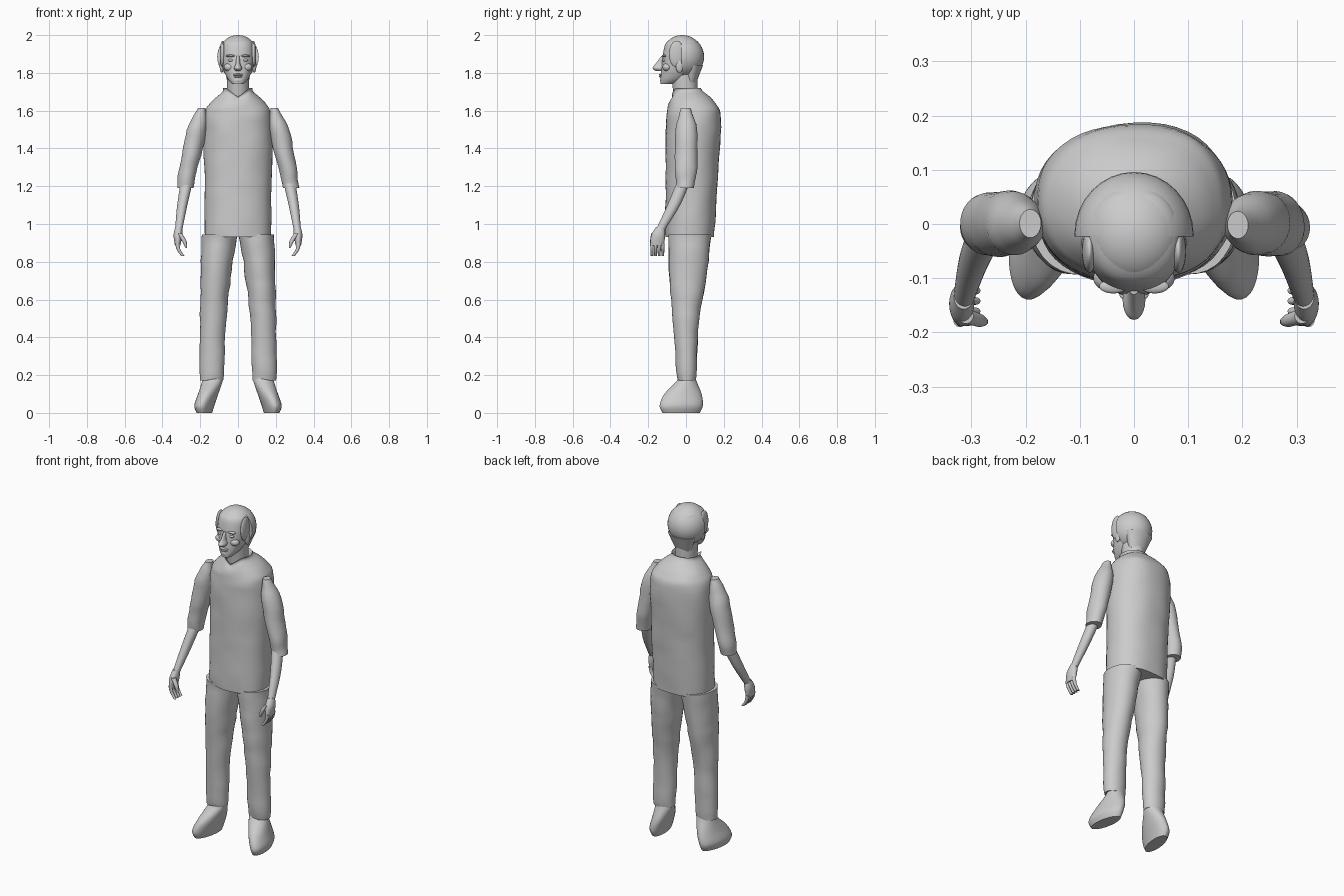
import bpy, bmesh, math
from mathutils import Vector, noise

if "Cube" in bpy.data.objects:
    bpy.data.objects.remove(bpy.data.objects["Cube"])

shade = 0.6
grey = bpy.data.materials.new("plain grey")
grey.use_nodes = True
grey.diffuse_color = (shade, shade, shade, 1)
grey.node_tree.nodes["Principled BSDF"].inputs["Base Color"].default_value = grey.diffuse_color
parts = []


def finish(name, bm):
    bmesh.ops.recalc_face_normals(bm, faces=bm.faces)
    mesh = bpy.data.meshes.new(name)
    bm.to_mesh(mesh)
    bm.free()
    mesh.materials.append(grey)
    obj = bpy.data.objects.new(name, mesh)
    bpy.context.collection.objects.link(obj)
    parts.append(obj)


def spline(rows, steps):
    """Smooth interpolation that passes through every section."""
    rows = [Vector(row) for row in rows]
    padded = [rows[0]] + rows + [rows[-1]]
    result = []
    for before, start, end, after in zip(padded, padded[1:], padded[2:], padded[3:]):
        leave, arrive = (end - before) / 2, (after - start) / 2
        for step in range(steps):
            t = step / steps
            ease = t * t * (3 - 2 * t)
            result.append(start.lerp(end, ease)
                          + leave * t * (1 - t) ** 2 - arrive * t * t * (1 - t))
    return result + [rows[-1]]


def loft(name, rows, side=1, sides=32, steps=6, power=2, yaw=0, wrinkle=0, shape=None):
    """Skin level sections: centre x, centre y, height, half width, half depth."""
    bm = bmesh.new()
    rings = []
    for centre_x, centre_y, height, half_width, half_depth in spline(rows, steps):
        ring = []
        for k in range(sides):
            angle = math.tau * k / sides
            c, s = math.cos(angle), math.sin(angle)
            u = math.copysign(abs(c) ** (2 / power), c) * half_width
            v = math.copysign(abs(s) ** (2 / power), s) * half_depth
            point = Vector((centre_x + u * math.cos(yaw) - v * math.sin(yaw),
                            centre_y + u * math.sin(yaw) + v * math.cos(yaw), height))
            if shape:
                shape(point)
            fold = noise.noise(Vector((point.x * side, point.y, point.z * 2)) * 9)
            point += Vector((c, s, 0)) * wrinkle * fold
            point.x *= side
            ring.append(bm.verts.new(point))
        rings.append(ring)
    for lower, upper in zip(rings, rings[1:]):
        for k in range(sides):
            bm.faces.new((lower[k - 1], lower[k], upper[k], upper[k - 1]))
    bm.faces.new(rings[0])
    bm.faces.new(rings[-1])
    finish(name, bm)


def ball(name, centre, radii, cut_y=None):
    """Ellipsoid, optionally sliced flat at the front."""
    bm = bmesh.new()
    bmesh.ops.create_uvsphere(bm, u_segments=32, v_segments=20, radius=1)
    bmesh.ops.scale(bm, vec=radii, verts=bm.verts)
    bmesh.ops.translate(bm, vec=centre, verts=bm.verts)
    if cut_y is not None:
        cut = bmesh.ops.bisect_plane(bm, geom=bm.verts[:] + bm.edges[:] + bm.faces[:],
                                     plane_co=(0, cut_y, 0), plane_no=(0, -1, 0), clear_outer=True)
        rim = [item for item in cut["geom_cut"] if isinstance(item, bmesh.types.BMEdge)]
        bmesh.ops.edgeloop_fill(bm, edges=rim)
    finish(name, bm)


def dip_collar(point):
    """Lower the front of the collar into a V."""
    if point.z > 1.64 and point.y < 0:
        point.z -= 0.6 * (point.z - 1.64) * max(0, 1 - abs(point.x) / 0.06)


# Shirt body with a turned-in collar
loft("shirt", [(0, .02, .93, .176, .13), (0, .03, 1.25, .178, .138), (0, .04, 1.55, .18, .145),
               (0, .035, 1.64, .145, .125), (0, .01, 1.7, .08, .08), (0, 0, 1.72, .078, .072),
               (0, 0, 1.68, .06, .05)],
     sides=48, power=2.25, wrinkle=.006, shape=dip_collar)

# Neck and head
loft("neck", [(0, 0, 1.64, .058, .06), (0, -.01, 1.8, .06, .07)])
loft("head", [(0, -.1, 1.74, .03, .034), (0, -.07, 1.77, .056, .065), (0, -.04, 1.83, .08, .09),
              (0, -.03, 1.9, .088, .092), (0, -.02, 1.96, .08, .085), (0, -.02, 1.99, .04, .04)],
     sides=40, power=2.25)

# Hair: flat-fronted back shell, crown and nape
ball("back_hair", (0, -.02, 1.885), (.11, .116, .114), cut_y=-.023)
ball("top_hair", (0, -.02, 1.925), (.09, .092, .075))
loft("nape_hair", [(0, .025, 1.75, .05, .03), (0, .04, 1.84, .085, .05)])

# Nose, mouth and chin
loft("nose", [(0, -.13, 1.81, .012, .03), (0, -.14, 1.825, .021, .037),
              (0, -.13, 1.85, .012, .03), (0, -.12, 1.89, .008, .01)], sides=20)
ball("upper_lip", (0, -.13, 1.79), (.027, .014, .006))
ball("lower_lip", (0, -.13, 1.78), (.022, .013, .006))
ball("chin", (0, -.12, 1.76), (.026, .017, .016))

for name, side in (("left_", 1), ("right_", -1)):
    # Paired face parts
    ball(name + "eye", (side * .037, -.112, 1.867), (.016, .013, .008))
    ball(name + "brow", (side * .038, -.115, 1.89), (.026, .013, .007))
    ball(name + "cheek", (side * .045, -.1, 1.83), (.03, .024, .022))
    ball(name + "ear", (side * .086, -.034, 1.835), (.011, .02, .034))
    ball(name + "side_hair", (side * .082, -.05, 1.9), (.014, .04, .07))

    # Sleeve and forearm
    loft(name + "sleeve", [(.192, 0, 1.615, .018, .024), (.217, 0, 1.5, .052, .056),
                           (.262, 0, 1.3, .048, .058), (.28, -.005, 1.19, .042, .046)],
         side, wrinkle=.006)
    loft(name + "forearm", [(.27, -.01, 1.23, .032, .035), (.295, -.065, 1.1, .027, .034),
                            (.314, -.135, .97, .019, .024)], side, sides=24)

    # Palm, curled fingers and thumb
    loft(name + "palm", [(.314, -.135, .985, .018, .022), (.318, -.147, .94, .023, .037),
                         (.32, -.154, .885, .014, .036)], side, sides=24)
    for i, finger in enumerate(("index", "middle", "ring", "little")):
        loft(name + finger + "_finger",
             [(.322 - .03 * t * t, -.18 + .019 * i, .9 - .07 * t, .011 - .002 * t, .01 - .003 * t)
              for t in (0, .5, 1)], side, sides=12)
    loft(name + "thumb", [(.31, -.17, .95, .014, .014), (.285, -.178, .91, .012, .012),
                          (.274, -.18, .874, .005, .006)], side, sides=12)

    # Trouser leg
    loft(name + "trouser_leg", [(.098, .02, .945, .094, .113), (.118, .01, .72, .08, .098),
                                (.133, 0, .48, .068, .068), (.14, .004, .2, .065, .052),
                                (.14, .004, .178, .056, .043)], side, wrinkle=.006)

    # Shoe, toes turned outward
    loft(name + "shoe", [(.178, -.026, 0, .038, .1), (.178, -.025, .04, .05, .116),
                         (.158, -.016, .1, .052, .1), (.135, .003, .17, .054, .052),
                         (.135, .003, .2, .048, .043)], side, yaw=.17)

# Smooth shading with sharp rims
bpy.ops.object.select_all(action='DESELECT')
for obj in parts:
    obj.select_set(True)
bpy.context.view_layer.objects.active = parts[0]
bpy.ops.object.shade_smooth_by_angle(angle=math.radians(40))
